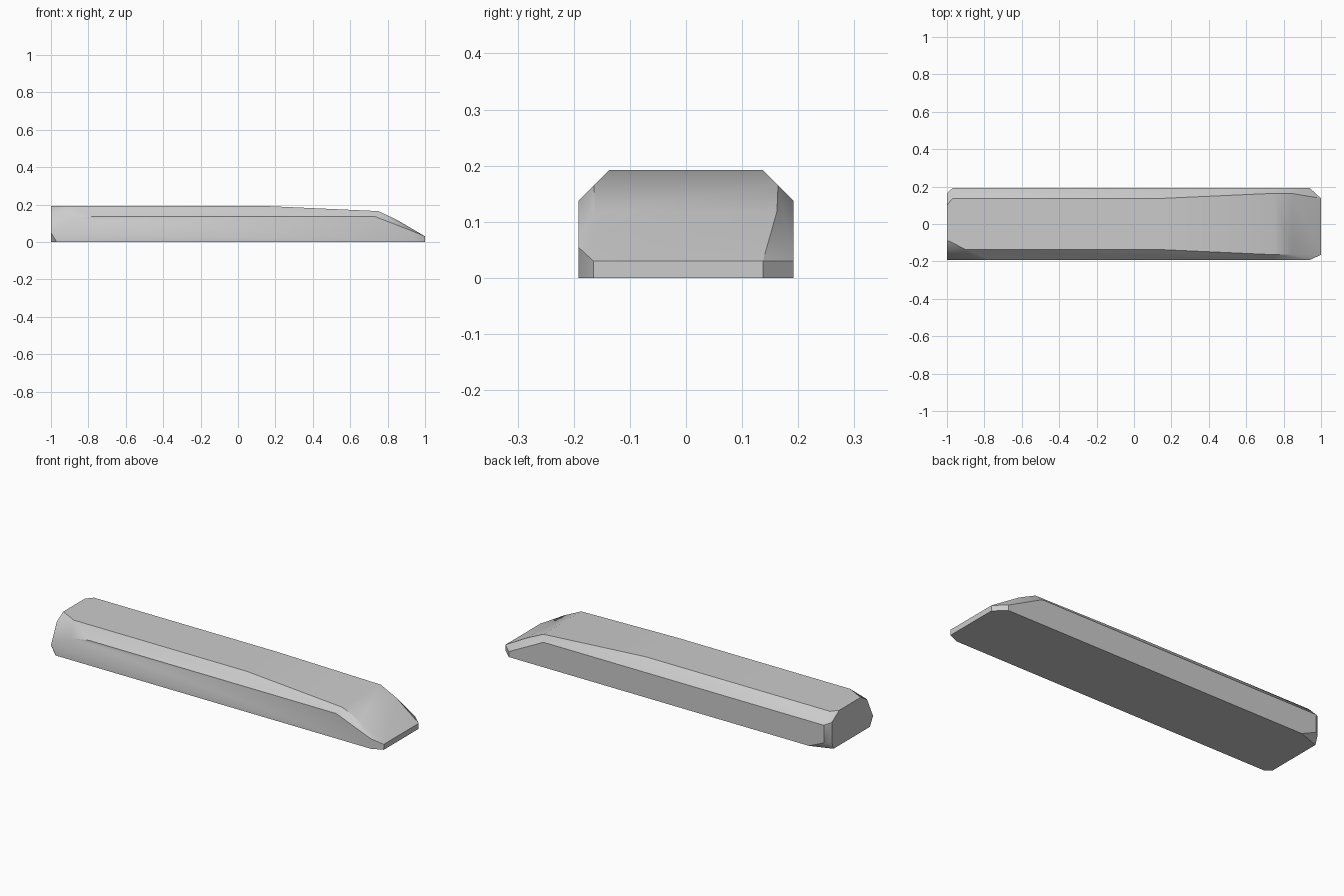
import bpy
import bmesh
import math

cube = bpy.data.objects.get("Cube")
if cube:
    bpy.data.objects.remove(cube, do_unlink=True)

W, H = 0.192, 0.192   # half width, height
C = 0.137             # where the long chamfers start

grey = bpy.data.materials.new("plain_grey")
grey.use_nodes = True
grey.diffuse_color = (0.6, 0.6, 0.6, 1)
grey.node_tree.nodes["Principled BSDF"].inputs["Base Color"].default_value = grey.diffuse_color

corners = []

# Chamfered body, top taper and nose shoulder, alike on both sides
for s in (-1, 1):
    corners += [
        (0.15, s * C, H),
        (0.73, s * W, C), (0.75, s * 0.164, 0.165),
        (0.85, s * 0.162, 0.118), (0.94, s * W, 0),
    ]

# Blunt nose tip
corners += [
    (1, -0.165, 0), (1, -0.165, 0.03), (0.94, -W, 0.055),
    (1, C, 0), (1, C, 0.03), (0.94, W, 0.03),
]

# Tail corner on the front side, with a chamfer that widens
corners += [
    (-0.9, -C, H), (-1, -0.085, H), (-1, -0.14, 0.16),
    (-0.77, -W, C), (-0.88, -W, 0.12), (-1, -W, 0.05),
    (-0.97, -W, 0), (-1, -0.165, 0),
]

# Tail corner on the back side, with a trimmed lower edge
corners += [
    (-0.97, C, H), (-1, 0.1, H), (-1, 0.165, 0.15),
    (-0.97, W, C), (-0.97, W, 0.04),
    (-1, 0.165, 0.04), (-1, 0.15, 0), (-0.88, W, 0),
]

# The bar is the convex solid through these corners
bm = bmesh.new()
for co in corners:
    bm.verts.new(co)
hull = bmesh.ops.convex_hull(bm, input=bm.verts)
loose = {g for g in hull["geom_interior"] + hull["geom_unused"]
         if isinstance(g, bmesh.types.BMVert)}
bmesh.ops.delete(bm, geom=list(loose), context="VERTS")
bmesh.ops.dissolve_limit(bm, angle_limit=math.radians(1),
                         verts=bm.verts, edges=bm.edges)
bmesh.ops.recalc_face_normals(bm, faces=bm.faces)

mesh = bpy.data.meshes.new("bar")
bm.to_mesh(mesh)
bm.free()
mesh.materials.append(grey)
bar = bpy.data.objects.new("bar", mesh)
bpy.context.collection.objects.link(bar)

# Soft shading on shallow bends, crisp chamfer edges
bpy.context.view_layer.objects.active = bar
bar.select_set(True)
bpy.ops.object.shade_smooth_by_angle(angle=math.radians(30))
